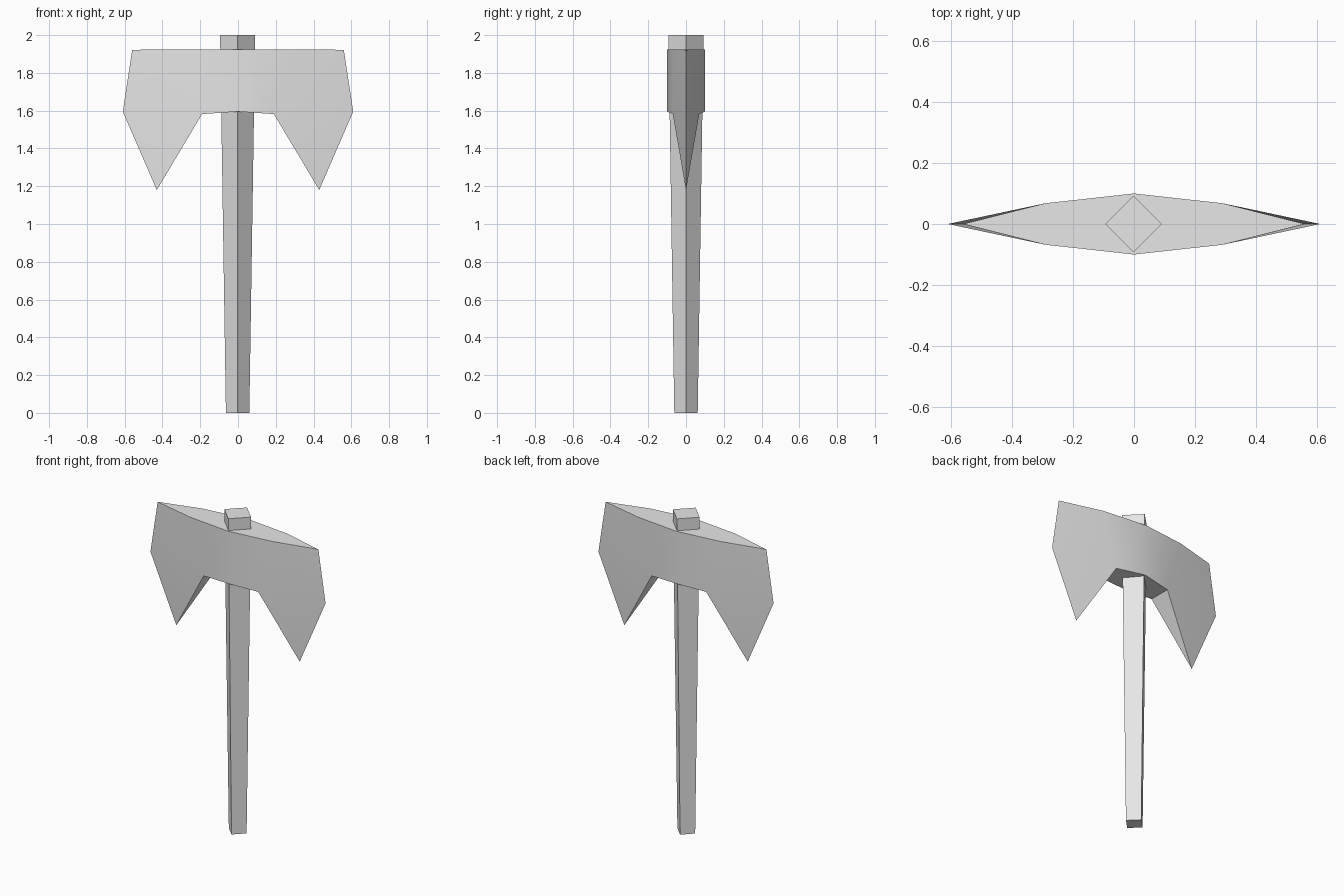
import bpy
import bmesh

cube = bpy.data.objects.get("Cube")
if cube:
    bpy.data.objects.remove(cube, do_unlink=True)

# Single plain grey finish
grey = bpy.data.materials.new("plain grey")
grey.use_nodes = True
colour = (0.8, 0.8, 0.8, 1.0)
grey.diffuse_color = colour
grey.node_tree.nodes["Principled BSDF"].inputs["Base Color"].default_value = colour


def finish(bm, name):
    """Turn a bmesh into a named object in the scene."""
    bmesh.ops.recalc_face_normals(bm, faces=bm.faces[:])
    mesh = bpy.data.meshes.new(name)
    bm.to_mesh(mesh)
    bm.free()
    mesh.materials.append(grey)
    obj = bpy.data.objects.new(name, mesh)
    bpy.context.collection.objects.link(obj)
    return obj


# Handle: four-sided shaft, widening towards the top, corners on the axes
HEIGHT = 2.0
bm = bmesh.new()
bmesh.ops.create_cone(bm, cap_ends=True, segments=4,
                      radius1=0.062, radius2=0.093, depth=HEIGHT)
bmesh.ops.translate(bm, verts=bm.verts[:], vec=(-0.002, 0, HEIGHT / 2))
finish(bm, "handle")

# Axe head: one quarter described by named points, mirrored to both
# blades (side) and both cheeks (face)
POINTS = {
    "centre_top": (0, 0.1, 1.925),
    "centre_low": (0, 0.1, 1.595),
    "cheek_top": (0.29, 0.068, 1.925),
    "cheek_low": (0.19, 0.07, 1.582),
    "edge_top": (0.56, 0, 1.922),
    "edge_mid": (0.61, 0, 1.595),
    "tip": (0.43, 0, 1.18),
}
CHEEK_FACES = [
    ("centre_top", "cheek_top", "cheek_low", "centre_low"),
    ("cheek_top", "edge_top", "edge_mid", "cheek_low"),
    ("cheek_low", "edge_mid", "tip"),
]
# Borders that are bridged from the front cheek to the back cheek
BRIDGES = [
    ("centre_top", "cheek_top"),
    ("cheek_top", "edge_top"),
    ("centre_low", "cheek_low"),
    ("cheek_low", "tip"),
]

bm = bmesh.new()


def corner(name, side, face):
    x, y, z = POINTS[name]
    return bm.verts.new((x * side, y * face, z))


for side in (-1, 1):
    for face in (-1, 1):
        for names in CHEEK_FACES:
            bm.faces.new([corner(n, side, face) for n in names])
    for inner, outer in BRIDGES:
        ring = [corner(inner, side, -1), corner(outer, side, -1)]
        if POINTS[outer][1]:
            ring.append(corner(outer, side, 1))
        ring.append(corner(inner, side, 1))
        bm.faces.new(ring)
bmesh.ops.remove_doubles(bm, verts=bm.verts[:], dist=0.0001)
head = finish(bm, "axe_head")

# Soft cheeks with crisp rims
bpy.ops.object.select_all(action="DESELECT")
head.select_set(True)
bpy.context.view_layer.objects.active = head
bpy.ops.object.shade_smooth_by_angle(angle=0.52)
